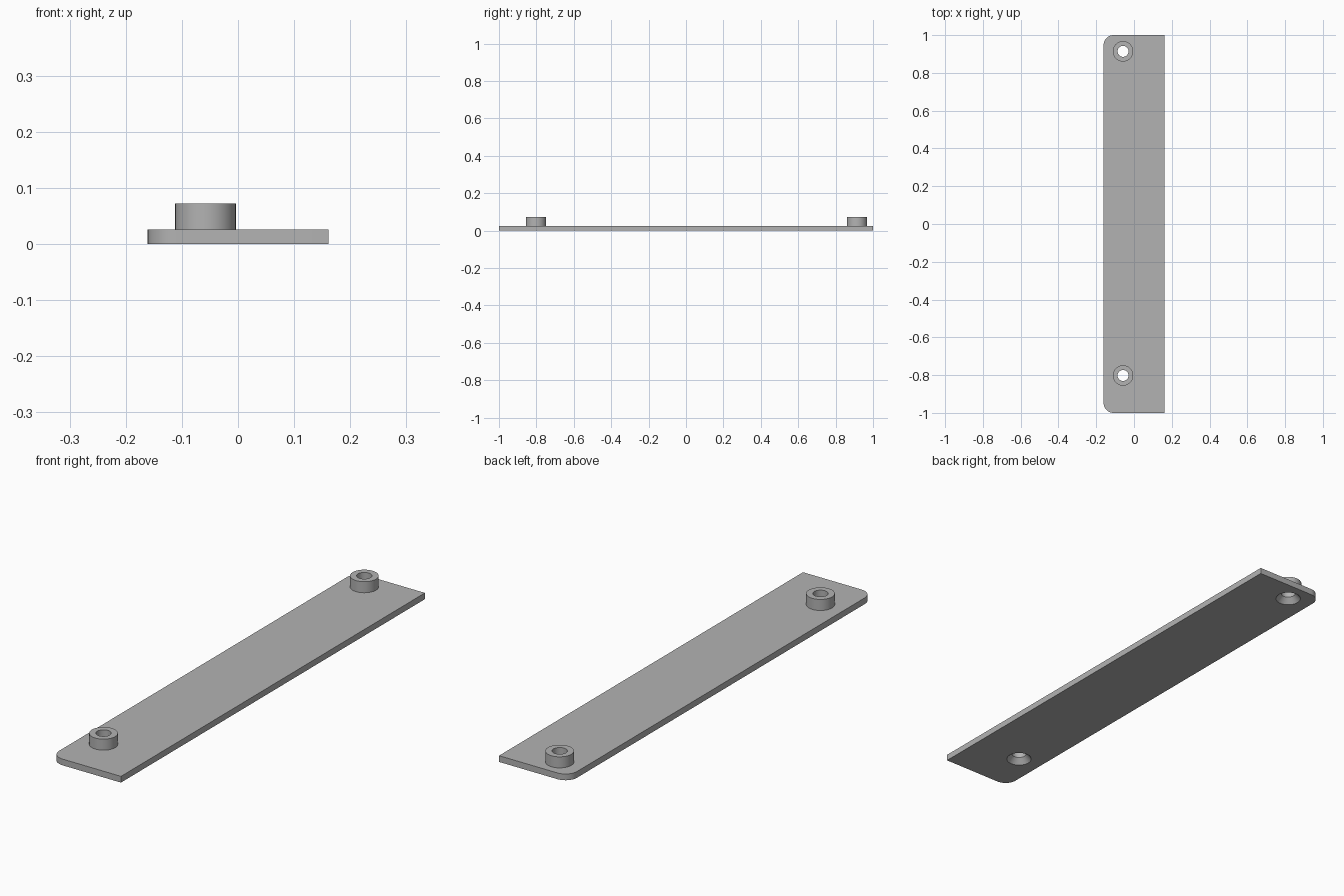
import bpy, bmesh, math
from mathutils import Matrix

cube = bpy.data.objects.get("Cube")
if cube:
    bpy.data.objects.remove(cube, do_unlink=True)

HALF_W, HALF_L, THICK, TOP = 0.161, 1.0, 0.026, 0.072
CORNER = 0.053
BOSS_X, BOSS_R, HOLE_R, SINK_R, SINK_Z = -0.058, 0.054, 0.029, 0.05, 0.024
BOSSES = {"rear_boss": 0.914, "front_boss": -0.802}
SIDES = 64

grey = bpy.data.materials.new("plain_grey")
grey.use_nodes = True
colour = (0.45, 0.45, 0.45, 1)
grey.diffuse_color = colour
grey.node_tree.nodes["Principled BSDF"].inputs["Base Color"].default_value = colour


def add_object(name, bm, location=(0, 0, 0)):
    bmesh.ops.recalc_face_normals(bm, faces=bm.faces)
    mesh = bpy.data.meshes.new(name)
    bm.to_mesh(mesh)
    bm.free()
    mesh.materials.append(grey)
    obj = bpy.data.objects.new(name, mesh)
    obj.location = location
    bpy.context.collection.objects.link(obj)
    return obj


def lathe(name, profile, location, closed):
    """Spin a (radius, height) profile about the vertical axis."""
    bm = bmesh.new()
    rings = []
    for r, z in profile:
        ring = bmesh.ops.create_circle(
            bm, segments=SIDES, radius=r, matrix=Matrix.Translation((0, 0, z)))["verts"]
        rings.append(ring)
    pairs = list(zip(rings, rings[1:]))
    if closed:
        pairs.append((rings[-1], rings[0]))
    for a, b in pairs:
        for i in range(SIDES):
            j = (i + 1) % SIDES
            bm.faces.new((a[i], a[j], b[j], b[i]))
    if not closed:
        bm.faces.new(rings[0])
        bm.faces.new(rings[-1])
    return add_object(name, bm, location)


def smooth(obj):
    bpy.ops.object.select_all(action="DESELECT")
    obj.select_set(True)
    bpy.context.view_layer.objects.active = obj
    bpy.ops.object.shade_smooth_by_angle(angle=math.radians(30))


# Plate: square corners on the left edge, rounded corners on the right edge
bm = bmesh.new()
outline = [(HALF_W, -HALF_L), (HALF_W, HALF_L)]
for side, start in ((1, 90), (-1, 180)):
    for step in range(13):
        a = math.radians(start + step * 90 / 12)
        outline.append((-HALF_W + CORNER + CORNER * math.cos(a),
                        side * (HALF_L - CORNER) + CORNER * math.sin(a)))
base = bm.faces.new([bm.verts.new((x, y, 0)) for x, y in outline])
raised = bmesh.ops.extrude_face_region(bm, geom=[base])["geom"]
bmesh.ops.translate(bm, vec=(0, 0, THICK),
                    verts=[v for v in raised if isinstance(v, bmesh.types.BMVert)])
plate = add_object("plate", bm)

for name, y in BOSSES.items():
    place = (BOSS_X, y, 0)
    # Hollow raised boss
    boss = lathe(name, [(HOLE_R, THICK), (HOLE_R, TOP), (BOSS_R, TOP), (BOSS_R, THICK)],
                 place, closed=True)
    smooth(boss)
    # Countersunk screw hole cut up through the plate
    slope = (SINK_R - HOLE_R) / SINK_Z
    cutter = lathe(name + "_cutter",
                   [(SINK_R + 0.01 * slope, -0.01), (HOLE_R, SINK_Z), (HOLE_R, TOP)],
                   place, closed=False)
    cutter.hide_render = True
    cut = plate.modifiers.new(name + "_hole", "BOOLEAN")
    cut.operation = "DIFFERENCE"
    cut.solver = "EXACT"
    cut.object = cutter
    bpy.ops.object.select_all(action="DESELECT")
    bpy.context.view_layer.objects.active = plate
    plate.select_set(True)
    bpy.ops.object.modifier_apply(modifier=cut.name)
    bpy.data.objects.remove(cutter, do_unlink=True)

smooth(plate)
